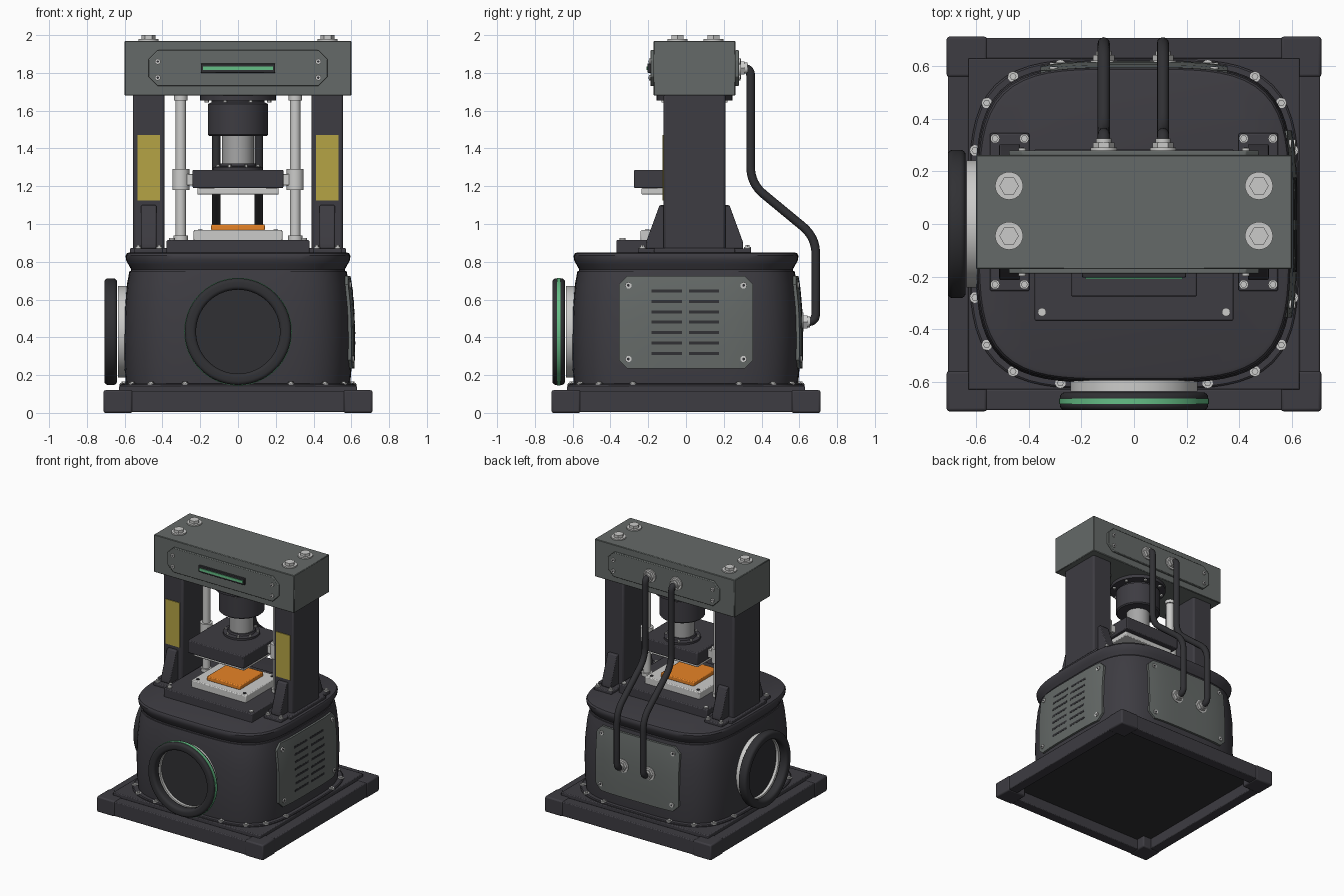
import bpy, bmesh, math
from mathutils import Matrix, Vector

if "Cube" in bpy.data.objects:
    bpy.data.objects.remove(bpy.data.objects["Cube"])

def material(name, r, g, b):
    m = bpy.data.materials.new(name)
    m.diffuse_color = (r, g, b, 1)
    m.use_nodes = True
    m.node_tree.nodes["Principled BSDF"].inputs["Base Color"].default_value = m.diffuse_color
    return m

DARK = material("charcoal", .047, .045, .054)
BLACK = material("rubber_black", .03, .03, .034)
GREY = material("panel_grey", .13, .144, .138)
METAL = material("bright_metal", .6, .6, .59)
STEEL = material("piston_steel", .38, .38, .38)
YELLOW = material("label_yellow", .46, .37, .06)
ORANGE = material("hot_orange", .8, .23, .02)
GREEN = material("light_green", .13, .52, .24)

AX = .045      # depth of the columns, cylinder and guide rods
HEAD_Y = -.035  # depth of the platen and bed

def finish(name, bm, mat, bevel=0, segs=2):
    bmesh.ops.recalc_face_normals(bm, faces=bm.faces)
    me = bpy.data.meshes.new(name)
    bm.to_mesh(me)
    bm.free()
    me.materials.append(mat)
    ob = bpy.data.objects.new(name, me)
    bpy.context.collection.objects.link(ob)
    if bevel:
        b = ob.modifiers.new("bevel", 'BEVEL')
        b.width, b.segments = bevel, segs
    return ob

def box(name, x, y, z, mat, bevel=0, segs=2):
    """Box from (min, max) ranges."""
    bm = bmesh.new()
    c = [(p[0] + p[1]) / 2 for p in (x, y, z)]
    s = [p[1] - p[0] for p in (x, y, z)]
    bmesh.ops.create_cube(bm, size=1, matrix=Matrix.Translation(c) @ Matrix.Diagonal((*s, 1)))
    return finish(name, bm, mat, bevel, segs)

def at(x, y, z, facing='up'):
    """Placement whose local z points the given way."""
    turn = {'up': Matrix(), 'front': Matrix.Rotation(math.pi / 2, 4, 'X'),
            'back': Matrix.Rotation(-math.pi / 2, 4, 'X'),
            'right': Matrix.Rotation(math.pi / 2, 4, 'Y'),
            'left': Matrix.Rotation(-math.pi / 2, 4, 'Y')}[facing]
    return Matrix.Translation((x, y, z)) @ turn

def lathe(name, profile, mat, places, seg=48, loop=False):
    """Revolve (radius, height) points; loop makes a hollow ring."""
    bm = bmesh.new()
    for m in places:
        rings = [[bm.verts.new(m @ Vector((r * math.cos(2 * math.pi * i / seg),
                                           r * math.sin(2 * math.pi * i / seg), h)))
                  for i in range(seg)] for r, h in profile]
        pairs = list(zip(rings, rings[1:])) + ([(rings[-1], rings[0])] if loop else [])
        for a, b in pairs:
            for i in range(seg):
                j = (i + 1) % seg
                bm.faces.new((a[i], a[j], b[j], b[i]))
        if not loop:
            bm.faces.new(rings[0])
            bm.faces.new(rings[-1])
    return finish(name, bm, mat)

def cyl(name, r, h0, h1, mat, places, seg=48):
    return lathe(name, [(r, h0), (r, h1)], mat, places, seg)

def prism(name, pts, depth, mat, m, bevel=0):
    """Extrude a local xy outline along local z."""
    bm = bmesh.new()
    f = bm.faces.new([bm.verts.new((*p, 0)) for p in pts])
    new = bmesh.ops.extrude_face_region(bm, geom=[f])['geom']
    bmesh.ops.translate(bm, vec=(0, 0, depth), verts=[v for v in new if isinstance(v, bmesh.types.BMVert)])
    bm.transform(m)
    return finish(name, bm, mat, bevel)

def squircle(a, t):
    c, s = math.cos(t), math.sin(t)
    r = a / (c ** 4 + s ** 4) ** .25
    return r * c, r * s

def loft(name, rows, mat, seg=96):
    """Stack of rounded-square outlines given as (z, half width)."""
    bm = bmesh.new()
    rings = [[bm.verts.new((*squircle(a, 2 * math.pi * i / seg), z)) for i in range(seg)] for z, a in rows]
    for a, b in zip(rings, rings[1:]):
        for i in range(seg):
            j = (i + 1) % seg
            bm.faces.new((a[i], a[j], b[j], b[i]))
    bm.faces.new(rings[0])
    bm.faces.new(rings[-1])
    return finish(name, bm, mat)

# Base: rails around a raised floor, corner blocks and stepped plinth
for s in (-1, 1):
    e = sorted((s * .628, s * .708))
    box("base_rail_side", e, (-.6, .6), (.004, .116), DARK, .006)
    box("base_rail_cross", (-.6, .6), e, (.004, .116), DARK, .006)
    for t in (-1, 1):
        box("corner_block", sorted((s * .558, s * .712)), sorted((t * .558, t * .712)), (0, .12), DARK, .01)
box("base_floor", (-.64, .64), (-.64, .64), (.085, .11), BLACK)
box("plinth", (-.63, .63), (-.63, .63), (.1, .143), DARK, .006)
loft("body_flange", [(.138, .628), (.15, .628), (.155, .622)], DARK)

# Body with a bulging wall and an overhanging cap
WALL = [(.15, .594), (.25, .602), (.4, .604), (.55, .6), (.68, .588), (.75, .575)]
loft("body", WALL, DARK)
loft("body_cap", [(.745, .568), (.76, .566), (.785, .58), (.81, .593), (.832, .595), (.845, .588), (.85, .575)], DARK)

def wall_depth(u, z):
    for (z0, a0), (z1, a1) in zip(WALL, WALL[1:]):
        if z <= z1:
            a = a0 + (a1 - a0) * (z - z0) / (z1 - z0)
            break
    return (a ** 4 - u ** 4) ** .25

def bent_plate(name, u0, u1, z0, z1, near, far, mat, angle, cut=0):
    """Plate that follows the body wall, with chamfered corners."""
    n, k = 12, 8
    us = [u0 + cut + (u1 - u0 - 2 * cut) * i / n for i in range(n + 1)]
    if cut:
        us = [u0] + us + [u1]
    bm = bmesh.new()
    layers = []
    for off in (near, far):
        cols = []
        for u in us:
            trim = max(0, cut - min(u - u0, u1 - u))
            zs = [z0 + trim + (z1 - z0 - 2 * trim) * j / k for j in range(k + 1)]
            cols.append([bm.verts.new((wall_depth(u, z) + off, u, z)) for z in zs])
        layers.append(cols)
        for a, b in zip(cols, cols[1:]):
            for j in range(k):
                bm.faces.new((a[j], b[j], b[j + 1], a[j + 1]))
    rims = [[c[0] for c in L] + L[-1][1:] + [c[-1] for c in L[-2::-1]] + L[0][-2:0:-1] for L in layers]
    for i in range(len(rims[0])):
        j = (i + 1) % len(rims[0])
        bm.faces.new((rims[0][i], rims[0][j], rims[1][j], rims[1][i]))
    bm.transform(Matrix.Rotation(angle, 4, 'Z'))
    return finish(name, bm, mat)

# Curved side vent panel and back connection panel
for name, ang in (("vent_panel", 0), ("connection_panel", math.pi / 2)):
    bent_plate(name, -.355, .355, .235, .725, -.01, .016, GREY, ang, .045)
    spin = Matrix.Rotation(ang, 4, 'Z')
    spots = [spin @ at(wall_depth(u, z) + .012, u, z, 'right') for u in (-.305, .305) for z in (.285, .675)]
    cyl("panel_screw", .017, 0, .01, METAL, spots, 16)
    cyl("panel_screw_socket", .008, .009, .011, BLACK, spots, 6)
for row in range(7):
    z = .315 + .055 * row
    for u0 in (-.182, .016):
        bent_plate("vent_slot", u0, u0 + .16, z - .008, z + .008, .013, .0175, BLACK, 0)

# Round ports on the front and left: pale collar, window and fat rounded ring
ports = [at(0, -.58, .43, 'front'), at(-.58, 0, .43, 'left')]
lathe("port_collar", [(.242, -.03), (.242, .056), (.224, .056), (.224, -.03)], METAL, ports, 64, True)
cyl("port_window", .224, -.03, .035, BLACK, ports, 64)
ring_edge = []
for q, (cr, ch) in enumerate(((.262, .108), (.242, .108), (.242, .08), (.262, .08))):
    for k in range(5):
        t = math.pi / 2 * (q + k / 4)
        ring_edge.append((cr + .02 * math.cos(t), ch + .02 * math.sin(t)))
lathe("port_ring", ring_edge, BLACK, ports, 64, True)
lathe("port_light_band", [(.276, .084), (.285, .084), (.285, .104), (.276, .104)], GREEN, ports[:1], 64, True)

# Flange bolts
spots = [at(s * x, t * y, .15) for s in (-1, 1) for t in (-1, 1)
         for x, y in ((.28, .605), (.46, .56), (.56, .46), (.605, .28))]
cyl("flange_washer", .02, 0, .008, METAL, spots, 16)
cyl("flange_bolt", .013, .008, .016, METAL, spots, 6)

# Columns with foot plates, gussets and labels
for s in (-1, 1):
    x = s * .4725
    box("column", (x - .083, x + .083), (-.118, .208), (.86, 1.69), DARK, .012)
    box("foot_plate", (x - .1, x + .1), (-.17, .26), (.845, .872), DARK, .006)
    box("foot_tab", (x - .075, x + .075), (-.255, .345), (.845, .871), DARK, .006)
    box("yellow_label", (x - .06, x + .06), (-.1235, -.116), (1.125, 1.47), YELLOW)
    for t in (-1, 1):
        edge = [(0, .87), (t * .258, .87), (t * .258, .9), (t * .185, 1.1), (0, 1.1)]
        prism("gusset", edge, .08, DARK, Matrix.Translation((x - .04, AX, 0)) @ Matrix(
            ((0, 0, 1, 0), (1, 0, 0, 0), (0, 1, 0, 0), (0, 0, 0, 1))), .006)
spots = [at(s * x, y, .871) for s in (-1, 1) for x in (.417, .528) for y in (-.23, .325)]
cyl("foot_washer", .018, 0, .006, METAL, spots, 16)
cyl("foot_bolt", .013, .006, .018, METAL, spots, 6)

# Crossbeam with top bolts
box("crossbeam", (-.6, .6), (-.172, .262), (1.68, 1.97), GREY, .004, 1)
spots = [at(s * .475, y, 1.968) for s in (-1, 1) for y in (-.045, .145)]
cyl("beam_washer", .053, 0, .012, METAL, spots, 32)
cyl("beam_bolt", .037, .012, .032, METAL, spots, 6)

# Chamfered cover plates on both beam faces
w, h, c = .475, .095, .05
cover = [(-w, -h + c), (-w + c, -h), (w - c, -h), (w, -h + c), (w, h - c), (w - c, h), (-w + c, h), (-w, h - c)]
for y, facing in ((-.168, 'front'), (.26, 'back')):
    prism("beam_cover", cover, .02, GREY, at(0, y, 1.825, facing), .004)
    d = -1 if facing == 'front' else 1
    spots = [at(x, y + d * .02, z, facing) for x in (-.425, .425) for z in (1.775, 1.86)]
    cyl("cover_screw", .015, 0, .009, METAL, spots, 16)
    cyl("cover_screw_socket", .007, .008, .01, BLACK, spots, 6)
box("light_frame", (-.197, .197), (-.204, -.18), (1.8, 1.85), BLACK, .004)
box("light_bar", (-.185, .185), (-.209, -.2), (1.815, 1.834), GREEN)

# Hydraulic cylinder and piston
axis = [at(0, AX, 0)]
cyl("cylinder_flange", .2, 1.655, 1.685, DARK, axis)
lathe("cylinder", [(.152, 1.465), (.16, 1.473), (.16, 1.635), (.14, 1.645), (.14, 1.66)], DARK, axis)
cyl("piston", .084, 1.3, 1.47, STEEL, axis)
lathe("piston_flange", [(.13, 1.28), (.13, 1.302), (.1, 1.306), (.095, 1.32)], DARK, axis)
ring = [(math.cos(k * math.pi / 4 + .39), math.sin(k * math.pi / 4 + .39)) for k in range(8)]
cyl("piston_flange_bolt", .01, 1.3, 1.315, METAL, [at(.115 * a, AX + .115 * b, 0) for a, b in ring], 6)
cyl("cylinder_flange_bolt", .012, 1.643, 1.656, METAL, [at(.178 * a, AX + .178 * b, 0) for a, b in ring], 6)

# Moving platen, bed and hot workpiece
box("platen", (-.24, .24), (HEAD_Y - .24, HEAD_Y + .24), (1.19, 1.287), DARK, .006)
box("platen_pad", (-.215, .215), (HEAD_Y - .2, HEAD_Y + .2), (1.155, 1.192), METAL, .005)
box("bed", (-.378, .378), (HEAD_Y - .333, HEAD_Y + .32), (.845, .915), DARK, .006)
box("bed_pad", (-.235, .235), (HEAD_Y - .205, HEAD_Y + .205), (.91, .968), METAL, .006)
box("workpiece", (-.142, .142), (HEAD_Y - .145, HEAD_Y + .145), (.965, .998), ORANGE, .006)
spots = [at(s * .35, y, .915) for s in (-1, 1) for y in (-.335, .255)]
cyl("bed_bolt", .016, 0, .01, METAL, spots, 16)
spots = [at(s * .2, HEAD_Y + t * .17, .968) for s in (-1, 1) for t in (-1, 1)]
cyl("pad_screw", .012, 0, .004, BLACK, spots, 12)

# Guide rods, collars and platen bushings
rods = [at(s * .303, AX, 0) for s in (-1, 1)]
cyl("guide_rod", .028, .9, 1.69, METAL, rods, 32)
cyl("rod_foot", .038, .91, .94, METAL, rods, 32)
cyl("rod_top_collar", .036, 1.655, 1.682, METAL, rods, 32)
cyl("rod_bushing", .045, 1.18, 1.29, METAL, rods, 32)
for s in (-1, 1):
    box("bushing_arm", sorted((s * .235, s * .28)), (AX - .03, AX + .03), (1.205, 1.265), METAL, .004)

# Hoses with rounded bends and their fittings
def rounded(pts, radii):
    out = [pts[0]]
    for a, b, c, r in zip(pts, pts[1:], pts[2:], radii):
        p, q = b + (a - b).normalized() * r, b + (c - b).normalized() * r
        for i in range(9):
            t = i / 8
            out.append(p * (1 - t) ** 2 + b * 2 * t * (1 - t) + q * t * t)
    return out + [pts[-1]]

PATH = ((.29, 1.825), (.342, 1.825), (.342, 1.215), (.687, .93), (.687, .482), (.615, .482))
for x in (-.115, .11):
    pts = rounded([Vector((x, y, z)) for y, z in PATH], (.04, .09, .09, .045))
    cu = bpy.data.curves.new("hose", 'CURVE')
    cu.dimensions, cu.bevel_depth, cu.bevel_resolution = '3D', .023, 4
    sp = cu.splines.new('POLY')
    sp.points.add(len(pts) - 1)
    for p, v in zip(sp.points, pts):
        p.co = (*v, 1)
    sp.use_smooth = True
    cu.materials.append(BLACK)
    bpy.context.collection.objects.link(bpy.data.objects.new("hose", cu))
spots = [at(x, y, z, 'back') for x in (-.115, .11) for y, z in ((.28, 1.825), (.612, .482))]
cyl("hose_fitting_washer", .05, 0, .01, METAL, spots, 32)
cyl("hose_fitting_nut", .04, .01, .03, METAL, spots, 6)
cyl("hose_fitting_sleeve", .029, .03, .045, METAL, spots, 24)

# Keep sharp edges on otherwise smooth parts
for ob in bpy.data.objects:
    ob.select_set(ob.type == 'MESH')
    if ob.type == 'MESH':
        bpy.context.view_layer.objects.active = ob
bpy.ops.object.shade_smooth_by_angle(angle=math.radians(35))
